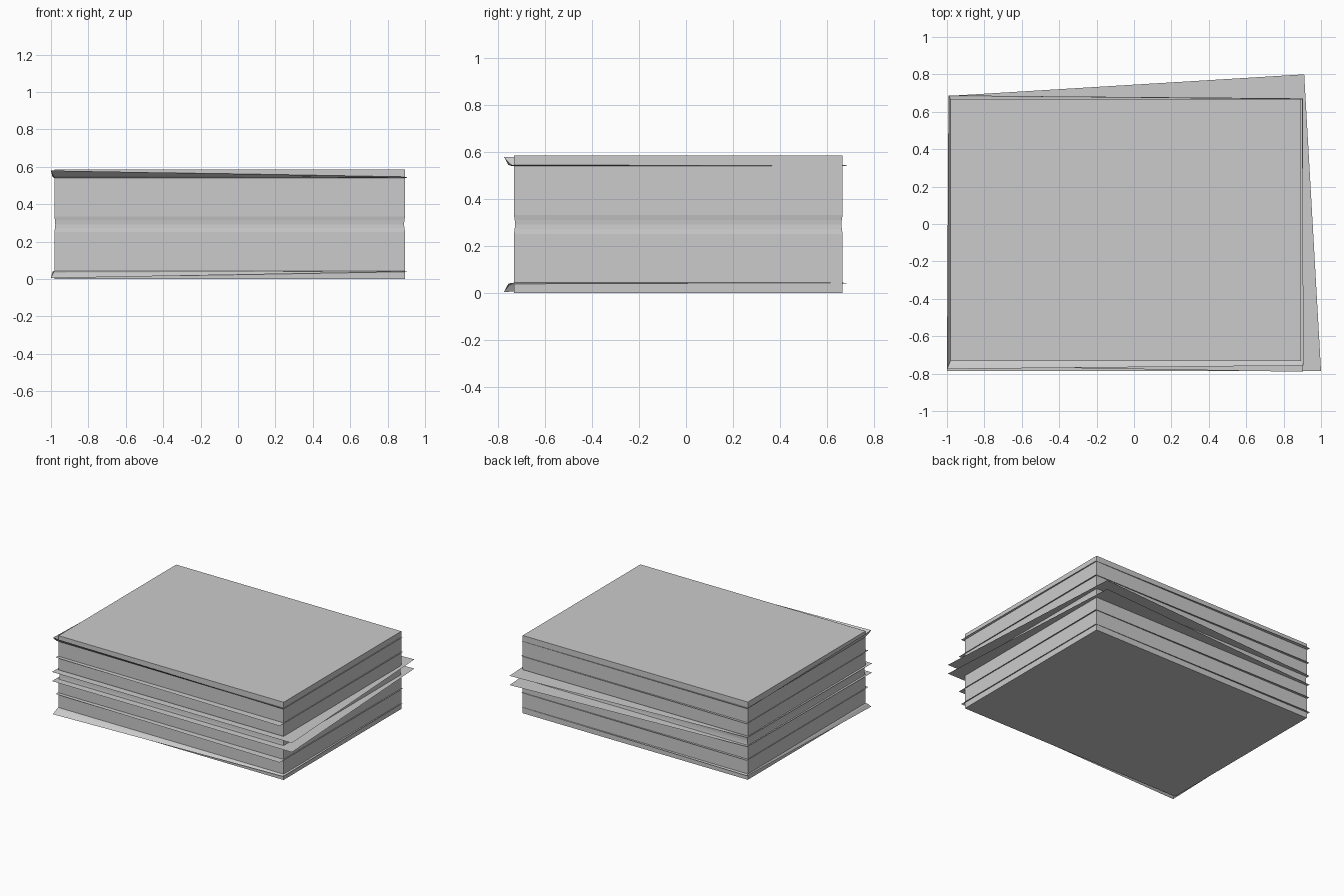
import bpy

if "Cube" in bpy.data.objects:
    bpy.data.objects.remove(bpy.data.objects["Cube"])

MID = 0.2925  # the stack is symmetric about this height


def mirrored(name, verts, faces):
    """Mesh built for the upper half, mirrored to the lower half."""
    me = bpy.data.meshes.new(name)
    me.from_pydata([(x, y, z - MID) for x, y, z in verts], [], faces)
    me.update()
    ob = bpy.data.objects.new(name, me)
    ob.location.z = MID
    bpy.context.collection.objects.link(ob)
    mod = ob.modifiers.new("mirror", 'MIRROR')
    mod.use_axis = (False, False, True)
    mod.use_clip = True
    mod.merge_threshold = 0.0005
    return ob


# Block of pages with a very shallow groove round the middle
def ring(z, inset):
    x0, x1, y0, y1 = -0.982 + inset, 0.893 - inset, -0.733 + inset, 0.667 - inset
    return [(x0, y0, z), (x1, y0, z), (x1, y1, z), (x0, y1, z)]


levels = [(MID, 0.005), (0.312, 0.0035), (0.333, 0.0), (0.585, 0.0)]
verts = [v for z, i in levels for v in ring(z, i)]
faces = [(4 * k + i, 4 * k + (i + 1) % 4, 4 * k + 4 + (i + 1) % 4, 4 * k + 4 + i)
         for k in range(len(levels) - 1) for i in range(4)]
faces.append((12, 13, 14, 15))
mirrored("page_block", verts, faces)


# Flat loose sheets sticking out of the stack (front-left, front-right, back-right, back-left)
def flat_sheet(name, z, corners):
    mirrored(name, [(x, y, z) for x, y in corners], [(0, 1, 2, 3)])


flat_sheet("skewed_sheet", 0.327,
           [(-1.0, -0.785), (1.0, -0.787), (0.91, 0.80), (-0.99, 0.685)])
flat_sheet("loose_sheet", 0.43,
           [(-0.987, -0.76), (0.90, -0.79), (0.903, 0.672), (-0.987, 0.687)])

# Outer sheet whose front-left corner curls away from the middle:
# each ring is front-left, front-right, back-right, back-left
rings = [
    [(-0.982, -0.733, 0.541), (0.893, -0.733, 0.541), (0.893, 0.667, 0.541), (-0.982, 0.667, 0.541)],
    [(-0.988, -0.75, 0.552), (0.90, -0.745, 0.542), (0.897, 0.668, 0.541), (-0.986, 0.68, 0.542)],
    [(-1.0, -0.775, 0.58), (0.907, -0.757, 0.546), (0.90, 0.669, 0.541), (-0.992, 0.688, 0.545)],
]
verts = [v for r in rings for v in r]
faces = [(0, 1, 2, 3)]
for k in range(2):
    for i in range(4):
        j = (i + 1) % 4
        faces.append((4 * k + 4 + i, 4 * k + 4 + j, 4 * k + j, 4 * k + i))
mirrored("curled_sheet", verts, faces)
